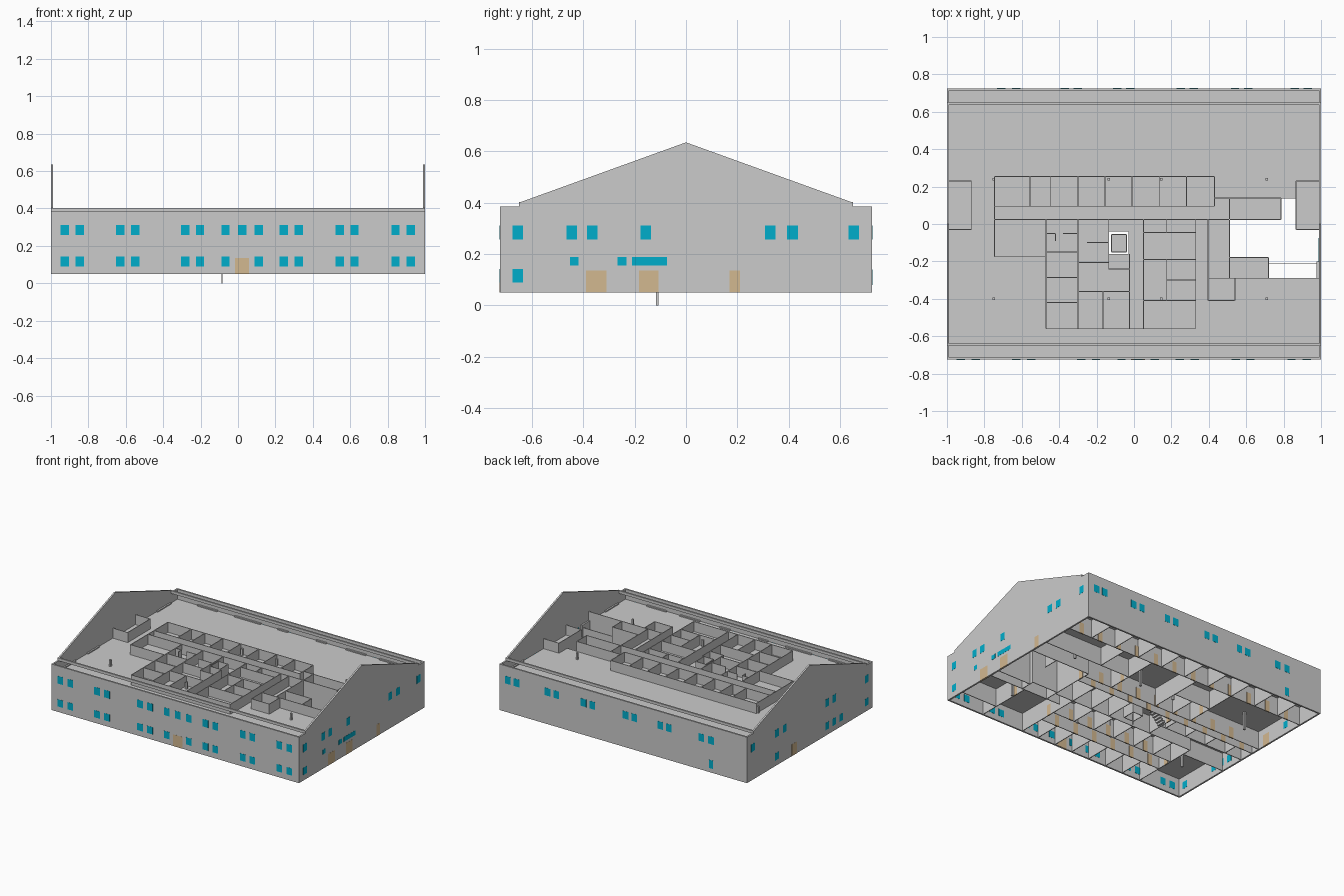
import bpy, bmesh

X, Y, T = 1.0, 0.725, 0.012          # half length, half depth, outer wall thickness
G, F2, CEIL, TOP = 0.05, 0.2, 0.312, 0.385


def material(name, rgb):
    m = bpy.data.materials.new(name)
    m.diffuse_color = (*rgb, 1)
    return m


BLUE = material("glass_blue", (0.0, 0.42, 0.6))
TAN = material("door_tan", (0.65, 0.48, 0.28))


def finish(name, bm, mat=None):
    me = bpy.data.meshes.new(name)
    bm.to_mesh(me)
    bm.free()
    ob = bpy.data.objects.new(name, me)
    bpy.context.collection.objects.link(ob)
    if mat:
        me.materials.append(mat)
    return ob


def boxes(name, items, mat=None):
    """One object made of boxes given as (x0, x1, y0, y1, z0, z1)."""
    bm = bmesh.new()
    for x0, x1, y0, y1, z0, z1 in items:
        vs = bmesh.ops.create_cube(bm, size=1)["verts"]
        for v in vs:
            v.co = ((x0 + x1) / 2 + v.co.x * (x1 - x0),
                    (y0 + y1) / 2 + v.co.y * (y1 - y0),
                    (z0 + z1) / 2 + v.co.z * (z1 - z0))
    return finish(name, bm, mat)


def wall_h(y, x0, x1, z0, z1, t=0.005):
    return (x0, x1, y - t / 2, y + t / 2, z0, z1)


def wall_v(x, y0, y1, z0, z1, t=0.005):
    return (x - t / 2, x + t / 2, y0, y1, z0, z1)


# Long outer walls and the eaves beams just inside them
boxes("long_walls", [(-X, X, -Y, -Y + T, G, TOP), (-X, X, Y - T, Y, G, TOP)])
boxes("eaves_beams", [(-X, X, s * 0.645 - 0.006, s * 0.645 + 0.006, TOP - 0.003, 0.402) for s in (-1, 1)])

# Gable end walls
half = [(Y, G), (Y, TOP), (0.645, TOP), (0.645, 0.402)]
profile = half + [(0, 0.635)] + [(-y, z) for y, z in reversed(half)]
for name, x in (("left_gable", -X), ("right_gable", X - T)):
    bm = bmesh.new()
    f = bm.faces.new([bm.verts.new((x, y, z)) for y, z in profile])
    r = bmesh.ops.extrude_face_region(bm, geom=[f])
    bmesh.ops.translate(bm, vec=(T, 0, 0), verts=[v for v in r["geom"] if isinstance(v, bmesh.types.BMVert)])
    bmesh.ops.recalc_face_normals(bm, faces=bm.faces)
    finish(name, bm)

# Floor slab and ceiling, leaving the tall hall and lift shaft open
plates = [(-X, X, 0.14, Y), (-X, X, -Y, -0.29), (-X, -0.135, -0.29, 0.14),
          (-0.135, 0.51, -0.04, 0.14), (-0.135, 0.51, -0.29, -0.16), (-0.03, 0.51, -0.16, -0.04),
          (0.51, 0.785, 0.025, 0.14), (0.51, 0.72, -0.29, -0.18), (0.865, X, -0.03, 0.14)]
inset = lambda a, m: max(-m, min(m, a))
for name, z0, z1 in (("upper_floor_slab", 0.182, F2), ("upper_ceiling", CEIL - 0.006, CEIL)):
    boxes(name, [(inset(a, X - T), inset(b, X - T), inset(c, Y - T), inset(d, Y - T), z0, z1)
                 for a, b, c, d in plates])

# Upper storey partitions, running past the ceiling
H = [(0.255, -0.745, 0.43), (0.095, -0.745, 0.43), (0.025, -0.745, 0.785), (0.14, 0.43, 0.785),
     (-0.175, -0.745, -0.47), (-0.56, -0.47, 0.33), (-0.15, -0.47, -0.3), (-0.285, -0.47, -0.3),
     (-0.42, -0.47, -0.3), (-0.36, -0.3, -0.025), (-0.24, -0.135, -0.025), (-0.205, -0.3, -0.135),
     (-0.045, 0.05, 0.33), (-0.19, 0.05, 0.33), (-0.41, 0.05, 0.33), (-0.3, 0.175, 0.33),
     (-0.41, 0.395, 0.54), (-0.05, -0.47, -0.42), (-0.05, -0.38, -0.3), (-0.1, -0.25, -0.14)]
V = [(-0.745, -0.175, 0.255), (-0.47, -0.56, 0.025), (-0.3, -0.56, 0.025), (-0.165, -0.56, -0.36),
     (-0.025, -0.56, -0.16), (-0.135, -0.24, 0.025), (0.05, -0.56, 0.025), (0.33, -0.56, 0.025),
     (0.175, -0.41, -0.19), (0.175, -0.045, 0.025), (0.395, -0.41, 0.025), (0.54, -0.41, -0.29),
     (-0.42, -0.09, -0.05)]
V += [(x, 0.095, 0.255) for x in (-0.555, -0.445, -0.3, -0.155, -0.01, 0.135, 0.28, 0.43)]
upper = [wall_h(*h, F2, TOP) for h in H] + [wall_v(*v, F2, TOP) for v in V]
for x0, x1 in ((-0.988, -0.87), (0.865, 0.988)):
    upper += [wall_h(y, x0, x1, F2, TOP) for y in (-0.03, 0.23)]
    upper.append(wall_v(x1 if x1 < 0 else x0, -0.03, 0.23, F2, TOP))
boxes("upper_partitions", upper)

# Full height hall walls
boxes("hall_walls", [wall_v(0.51, -0.29, 0.14, G, TOP), wall_h(-0.29, 0.395, 0.99, G, TOP),
                     wall_h(-0.18, 0.51, 0.72, G, TOP), wall_v(0.72, -0.29, -0.18, G, TOP),
                     wall_h(-0.21, 0.72, 0.99, G, 0.3), wall_v(0.785, 0.025, 0.14, G, TOP),
                     wall_h(0.14, 0.51, 0.99, G, CEIL)])

# Lift shaft with a drain pipe below the ground
boxes("lift_shaft", [wall_h(-0.15, -0.12, -0.04, G, TOP), wall_h(-0.055, -0.12, -0.04, G, TOP),
                     wall_v(-0.12, -0.15, -0.055, G, TOP), wall_v(-0.04, -0.15, -0.055, G, TOP),
                     (-0.12, -0.04, -0.15, -0.055, 0.295, 0.3)])
boxes("drain_pipe", [(-0.088, -0.082, -0.116, -0.108, 0, 0.1)])

# Stairs beside the shaft
boxes("stair_steps", [(-0.29 + i * 0.014, -0.276 + i * 0.014, -0.09, -0.03,
                       G + i * 0.015, G + 0.015 + i * 0.015) for i in range(10)])

# Ground storey partitions
GH = [(-0.52, -0.65, 0.36), (-0.4, -0.65, 0.36), (-0.27, -X + T, -0.65), (-0.2, -0.65, 0.51),
      (0.03, -X + T, 0.51), (0.1, -X + T, 0.51), (0.52, -X + T, X - T), (0.28, 0.28, X - T),
      (-0.08, -X + T, -0.3), (0.3, -0.4, -0.1), (-0.58, 0.7, X - T)]
GV = [(-0.65, -Y + T, -0.2), (0.36, -Y + T, -0.2), (-0.4, 0.1, 0.52), (-0.1, 0.1, 0.52), (0.28, 0.1, 0.52),
      (0.7, -Y + T, -0.29), (-0.25, 0.1, 0.3), (0.52, 0.28, 0.52)]
GV += [(-0.5 + i * 0.145, -Y + T, -0.52) for i in range(6)]
GV += [(-0.5 + i * 0.17, -0.4, -0.2) for i in range(5)]
GV += [(-0.8 + i * 0.2, 0.52, Y - T) for i in range(9)]
GV += [(-0.85 + i * 0.17, -0.08, 0.03) for i in range(4)] + [(x, -0.2, 0.03) for x in (-0.3, 0.05, 0.2, 0.36)]
boxes("ground_partitions", [wall_h(*h, G, 0.185) for h in GH] + [wall_v(*v, G, 0.185) for v in GV])

# Interior doors
doors = [wall_h(y, x - 0.018, x + 0.018, G, 0.13, 0.009)
         for y, x0, x1 in ((-0.52, -0.57, 0.3), (-0.4, -0.43, 0.3), (0.1, -0.75, 0.4), (0.03, -0.9, 0.4),
                           (0.52, -0.87, 0.95))
         for x in [x0 + i * 0.16 for i in range(int((x1 - x0) / 0.16) + 1)]]
doors += [wall_v(x, y, y + 0.036, G, 0.13, 0.009) for x, y in
          ((-0.65, -0.46), (0.36, -0.46), (0.7, -0.4), (-0.3, -0.02), (0.51, 0.05), (-0.4, 0.2), (0.28, 0.2))]
boxes("interior_doors", doors, TAN)

# Structural columns
boxes("columns", [(x - 0.007, x + 0.007, y - 0.007, y + 0.007, G, 0.36)
                  for x in (-0.75, -0.135, 0.145, 0.71) for y in (-0.4, 0.24)])

# Wall linings between the windows
lining = [(a, b, s * 0.705 - 0.006, s * 0.705 + 0.006, F2, CEIL + 0.008) for s in (-1, 1) for a, b in
          ((-0.82, -0.66), (-0.52, -0.31), (-0.17, -0.09), (0.14, 0.22), (0.38, 0.54), (0.65, 0.81))]
lining += [(s * 0.983 - 0.006, s * 0.983 + 0.006, a, b, F2, CEIL + 0.008) for s in (-1, 1)
           for a, b in ((-0.62, -0.47), (0.47, 0.63), (-0.33, -0.2))]
boxes("wall_linings", lining)


# Windows: thin panes set through the outer walls
E = 0.001
LOW, HIGH = (0.09, 0.142), (0.257, 0.312)


def front(x, zs, w=0.045):
    return (x - w / 2, x + w / 2, -Y - E, -Y + T + E, *zs)


def back(x, zs, w=0.045):
    return (x - w / 2, x + w / 2, Y - T - E, Y + E, *zs)


def right(y, zs, w=0.042):
    return (X - T - E, X + E, y - w / 2, y + w / 2, *zs)


def left(y, zs, w=0.042):
    return (-X - E, -X + T + E, y - w / 2, y + w / 2, *zs)


fx = (-0.927, -0.847, -0.63, -0.55, -0.283, -0.203, -0.067, 0.11, 0.245, 0.325, 0.545, 0.623, 0.842, 0.923)
boxes("front_windows", [front(x, z) for x in fx for z in (LOW, HIGH)] + [front(0.022, HIGH)], BLUE)
bx = (0.93, 0.86, 0.61, 0.54, 0.32, 0.25, -0.02, -0.09, -0.3, -0.37, -0.63, -0.71)
boxes("back_windows", [back(x, HIGH) for x in bx] + [back(-0.71, (0.08, 0.14), 0.035)], BLUE)
boxes("right_windows", [right(y, HIGH) for y in (-0.655, -0.445, -0.365, -0.157, 0.328, 0.415, 0.653)]
      + [right(-0.655, LOW), right(-0.435, (0.155, 0.188), 0.033), right(-0.25, (0.155, 0.188), 0.035),
         right(-0.142, (0.155, 0.188), 0.135)], BLUE)
boxes("left_windows", [left(y, HIGH) for y in (0.655, 0.38, 0.29, -0.2, -0.28, -0.655)]
      + [left(y, LOW) for y in (0.38, -0.2, -0.28, -0.36, -0.655)], BLUE)

# Outer doors
boxes("outer_doors", [front(0.022, (G, 0.135), 0.076), right(-0.35, (G, 0.135), 0.08),
                      right(-0.145, (G, 0.135), 0.075), right(0.19, (G, 0.135), 0.04),
                      left(0.18, (G, 0.135), 0.06)], TAN)
